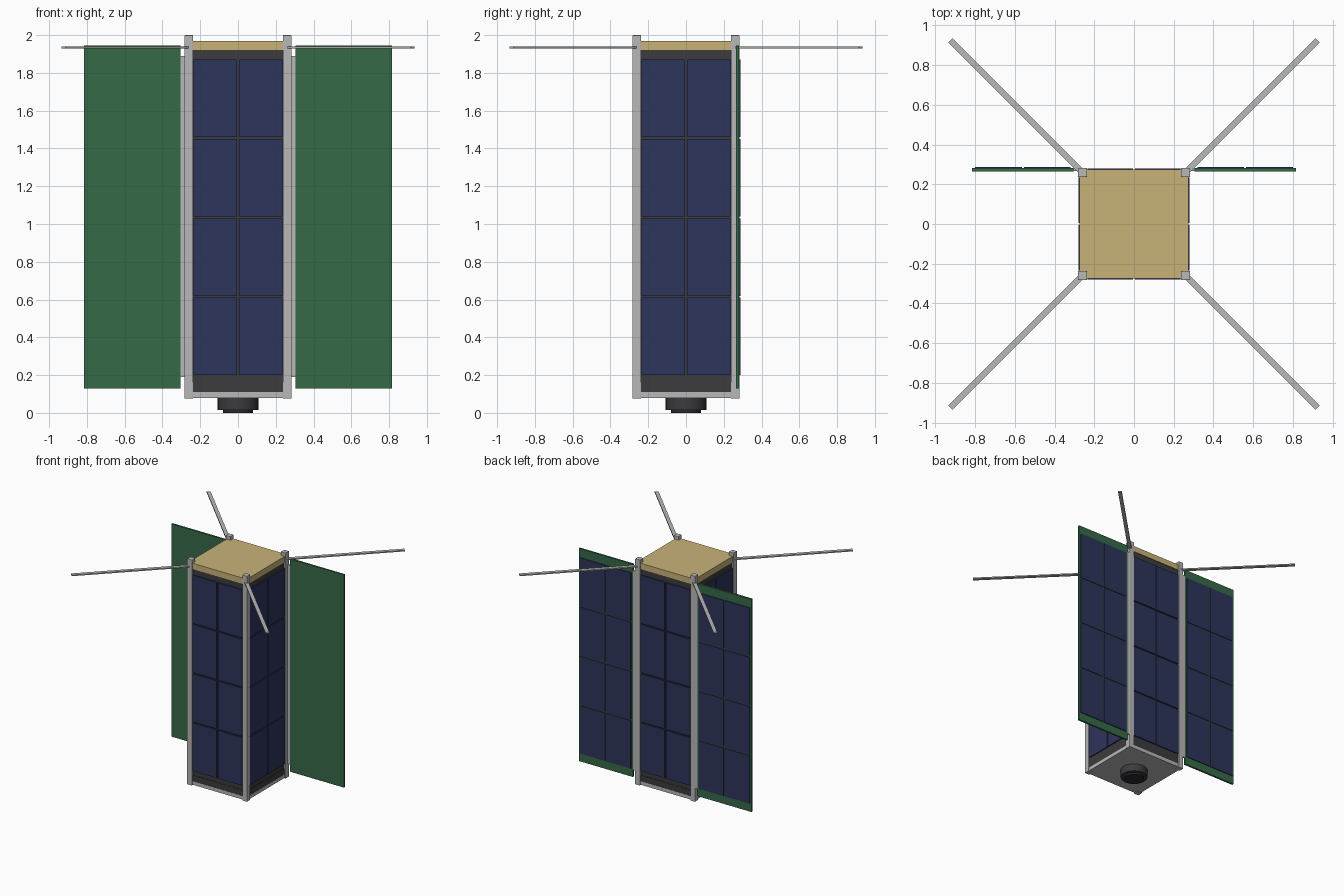
import bpy
import math

if "Cube" in bpy.data.objects:
    bpy.data.objects.remove(bpy.data.objects["Cube"], do_unlink=True)


def material(name, rgb):
    mat = bpy.data.materials.new(name)
    mat.use_nodes = True
    color = (*rgb, 1)
    mat.diffuse_color = color
    mat.node_tree.nodes["Principled BSDF"].inputs["Base Color"].default_value = color
    return mat


ALUMINIUM = material("aluminium", (0.48, 0.48, 0.49))
GOLD = material("gold_foil", (0.58, 0.45, 0.19))
DARK = material("dark_grey", (0.045, 0.045, 0.05))
BLUE = material("solar_blue", (0.027, 0.035, 0.105))
GREEN = material("board_green", (0.037, 0.142, 0.064))
BLACK = material("lens_black", (0.025, 0.025, 0.028))


def box(name, low, high, mat, bevel=0.0, upright_only=False):
    """Box between two corners, with optional bevelled edges."""
    mid = [(a + b) / 2 for a, b in zip(low, high)]
    bpy.ops.mesh.primitive_cube_add(size=1, location=mid)
    ob = bpy.context.object
    ob.name = name
    ob.scale = [b - a for a, b in zip(low, high)]
    bpy.ops.object.transform_apply(location=False, rotation=False, scale=True)
    ob.data.materials.append(mat)
    if bevel:
        mod = ob.modifiers.new("edge_bevel", "BEVEL")
        mod.width = bevel
        mod.segments = 2
        if upright_only:
            weights = ob.data.attributes.new("bevel_weight_edge", "FLOAT", "EDGE")
            for e in ob.data.edges:
                a, b = (ob.data.vertices[i].co for i in e.vertices)
                weights.data[e.index].value = float(abs(a.z - b.z) > 0.001)
            mod.limit_method = "WEIGHT"
    return ob


def cylinder(name, radius, z0, z1, mat, sides=32):
    bpy.ops.mesh.primitive_cylinder_add(vertices=sides, radius=radius, depth=z1 - z0,
                                        location=(0, 0, (z0 + z1) / 2))
    ob = bpy.context.object
    ob.name = name
    ob.data.materials.append(mat)
    bpy.ops.object.shade_smooth_by_angle()
    return ob


# Body core, lower band, end plates and foil cap
H = 0.27
box("body_core", (-H, -H, 0.1), (H, H, 1.92), DARK, 0.02, True)
box("lower_band", (-0.274, -0.274, 0.11), (0.274, 0.274, 0.16), DARK, 0.02, True)
box("bottom_plate", (-0.275, -0.275, 0.08), (0.275, 0.275, 0.11), ALUMINIUM, 0.02, True)
box("foil_cap", (-0.275, -0.275, 1.92), (0.275, 0.275, 1.97), GOLD, 0.03, True)

# Camera under the body
cylinder("lens_barrel", 0.108, 0.015, 0.082, DARK)
cylinder("lens_glass", 0.08, 0.0, 0.016, BLACK)

# Corner rails and blade antennas
for sx in (-1, 1):
    for sy in (-1, 1):
        x, y, r = sx * 0.26, sy * 0.26, 0.023
        box("corner_rail", (x - r, y - r, 0.075), (x + r, y + r, 2.0), ALUMINIUM, 0.003)
        length = 0.665 * math.sqrt(2)
        antenna = box("antenna", (-length / 2, -0.015, -0.005),
                      (length / 2, 0.015, 0.005), ALUMINIUM)
        antenna.location = (sx * 0.5925, sy * 0.5925, 1.935)
        antenna.rotation_euler.z = math.atan2(sy, sx)


def cell_grid(name, centre_x, width, y0, y1, turn=0.0):
    """Two columns by four rows of solar cells on a +y face, turned about z."""
    gap, pitch, bottom = 0.01, 0.42, 0.2
    for col in (-1, 1):
        for row in range(4):
            inner = centre_x + col * gap / 2
            outer = centre_x + col * width / 2
            z = bottom + row * pitch
            cell = box(name, (min(inner, outer), y0, z),
                       (max(inner, outer), y1, z + pitch - gap), BLUE)
            px, py, pz = cell.location
            c, s = math.cos(turn), math.sin(turn)
            cell.location = (px * c - py * s, px * s + py * c, pz)
            cell.rotation_euler.z = turn


# Solar cells on the four sides
for side in range(4):
    cell_grid("body_cell", 0, 0.47, 0.262, 0.28, side * math.pi / 2)

# Fold-out wings with hinge strips and cells on the back
for s in (-1, 1):
    xs = sorted((s * 0.305, s * 0.815))
    box("wing_board", (xs[0], 0.265, 0.13), (xs[1], 0.281, 1.945), GREEN)
    xs = sorted((s * 0.28, s * 0.31))
    box("wing_hinge", (xs[0], 0.266, 0.19), (xs[1], 0.28, 1.89), ALUMINIUM)
    cell_grid("wing_cell", s * 0.56, 0.48, 0.279, 0.288)
